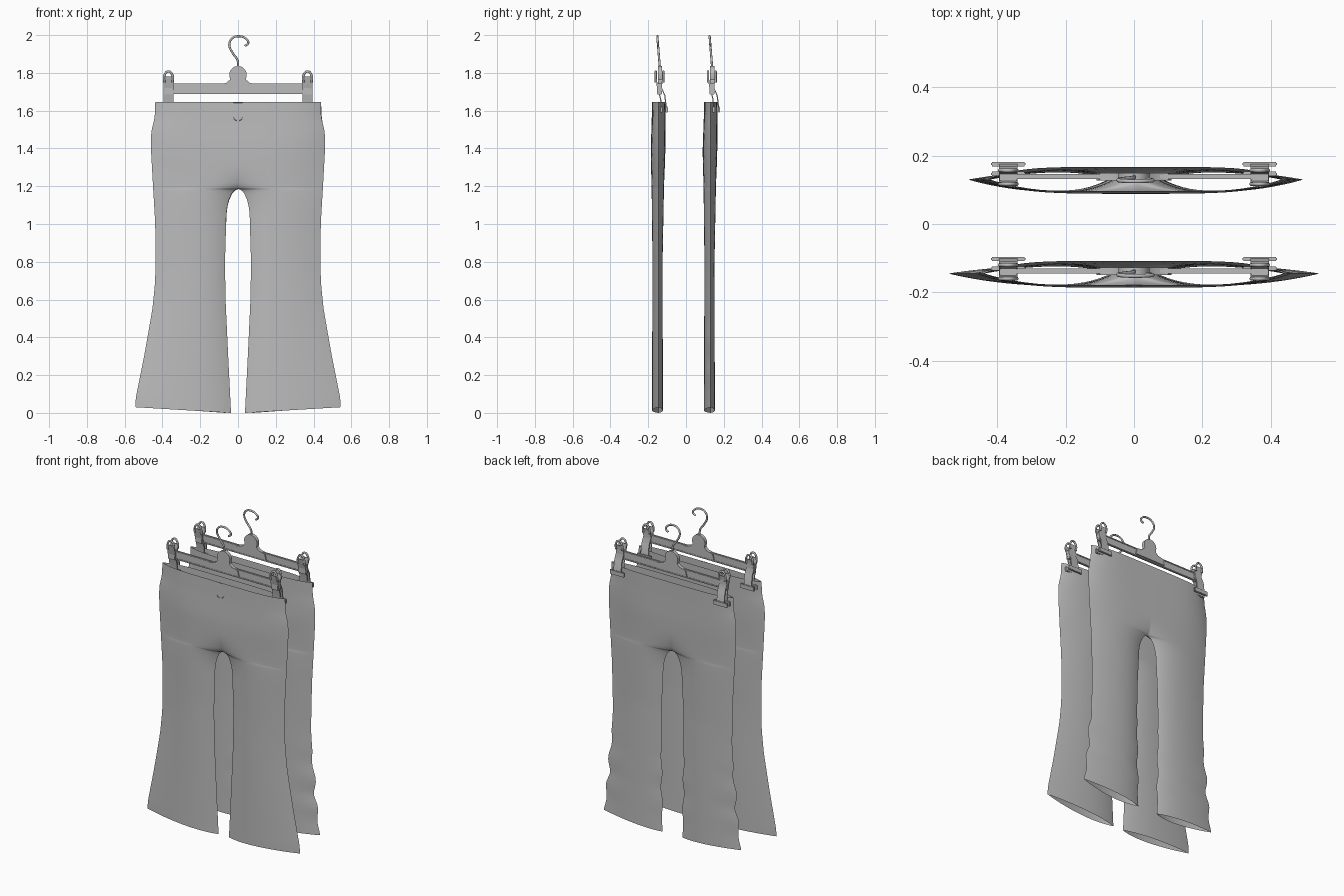
import bpy, bmesh, math
from mathutils import Vector

cube = bpy.data.objects.get("Cube")
if cube:
    bpy.data.objects.remove(cube, do_unlink=True)

GREY = (0.5, 0.5, 0.5, 1)
mat = bpy.data.materials.new("plain grey")
mat.use_nodes = True
mat.diffuse_color = GREY
mat.node_tree.nodes["Principled BSDF"].inputs["Base Color"].default_value = GREY

EDGE_Y = -0.145      # side seams of the front pair
CROTCH = 1.185
TOP = 1.645


def lerp_table(table, z):
    if z <= table[0][0]:
        return table[0][1]
    for (z0, a), (z1, b) in zip(table, table[1:]):
        if z <= z1:
            return a + (b - a) * (z - z0) / (z1 - z0)
    return table[-1][1]


def sample(table, z, r=0.03):
    """Softened lookup in a height table."""
    r = min(r, max(z, 0), max(TOP - z, 0))
    return sum(lerp_table(table, z + r * k / 2) for k in range(-2, 3)) / 5


def finish(bm, name, loc, smooth=True):
    bmesh.ops.recalc_face_normals(bm, faces=bm.faces)
    me = bpy.data.meshes.new(name)
    bm.to_mesh(me)
    bm.free()
    me.materials.append(mat)
    ob = bpy.data.objects.new(name, me)
    bpy.context.collection.objects.link(ob)
    ob.location = loc
    if smooth:
        bpy.ops.object.select_all(action='DESELECT')
        ob.select_set(True)
        bpy.context.view_layer.objects.active = ob
        bpy.ops.object.shade_smooth_by_angle(angle=math.radians(40))
    return ob


# ---------- trousers ----------
FRONT = [(0, .037), (.8, .034), (1.2, .039), (1.4, .042), (1.55, .036), (TOP, .034)]
BACK = [(0, .024), (.8, .022), (1.2, .030), (1.4, .036), (1.55, .036), (TOP, .037)]


def trousers(name, loc, outer, inner, wave):
    heights = sorted({round(TOP * i / 54, 4) for i in range(55)}
                     | {CROTCH, 1.182, 1.177, 1.168, 1.195, 1.21, 1.535, 1.545})
    n = 20
    bm = bmesh.new()
    rows = []
    for z in heights:
        ripple = wave * math.sin(z * 31 + 2.2) * max(0, 1 - abs(z - 0.28) / 0.35)
        xo = sample(outer, z) + ripple
        xi = 0 if z >= CROTCH else sample(inner, z) - ripple * 0.5
        if 1.03 < z < CROTCH:
            xi *= math.sqrt(1 - ((z - 1.03) / (CROTCH - 1.03)) ** 2)
        t = min(1, max(0, (z - CROTCH) / 0.14))
        k = math.sqrt(1 - (1 - t) ** 2)
        power = 3 + 2.5 * max(0, (z - CROTCH) / (TOP - CROTCH))
        row = {}
        for side, depth in ((-1, sample(FRONT, z)), (1, sample(BACK, z))):
            line = []
            for i in range(n + 1):
                u = 0.5 - 0.5 * math.cos(math.pi * i / n)
                bulge = (1 - u ** power) * (1 - (1 - k) * (1 - u) ** 5) * (1 + 0.1 * (1 - k))
                hem = 0.03 * u * max(0, 1 - z / 0.3)
                line.append(bm.verts.new((xi + (xo - xi) * u, EDGE_Y + side * depth * bulge, z + hem)))
            row[side] = line
        rows.append(row)
    for a, b in zip(rows, rows[1:]):
        for side in (-1, 1):
            for i in range(n):
                bm.faces.new((a[side][i], a[side][i + 1], b[side][i + 1], b[side][i]))
    bmesh.ops.remove_doubles(bm, verts=bm.verts, dist=0.0003)
    ob = finish(bm, name, loc)
    m = ob.modifiers.new("Mirror", 'MIRROR')
    m.use_clip = True
    m.merge_threshold = 0.0005


# ---------- hanger parts ----------
def box(name, loc, centre, size, bevel=0.003):
    bm = bmesh.new()
    bmesh.ops.create_cube(bm, size=1)
    for v in bm.verts:
        v.co = Vector(c * s + o for c, s, o in zip(v.co, size, centre))
    bmesh.ops.bevel(bm, geom=bm.edges[:], offset=bevel, segments=2, affect='EDGES')
    return finish(bm, name, loc)


def prism(name, loc, outline, y, depth):
    """Outline in x and z, given depth along y."""
    bm = bmesh.new()
    f = bm.faces.new([bm.verts.new((x, y - depth / 2, z)) for x, z in outline])
    new = bmesh.ops.extrude_face_region(bm, geom=[f])["geom"]
    bmesh.ops.translate(bm, vec=(0, depth, 0), verts=[g for g in new if isinstance(g, bmesh.types.BMVert)])
    return finish(bm, name, loc)


def strip(name, loc, path, x, width, thick):
    """Plate following a y, z path, given width along x."""
    bm = bmesh.new()
    rings = []
    for y, z in path:
        rings.append([bm.verts.new((x + sx * width / 2, y + sy * thick / 2, z))
                      for sx, sy in ((-1, -1), (1, -1), (1, 1), (-1, 1))])
    for a, b in zip(rings, rings[1:]):
        for i in range(4):
            j = (i + 1) % 4
            bm.faces.new((a[i], a[j], b[j], b[i]))
    bm.faces.new(rings[0])
    bm.faces.new(rings[-1])
    return finish(bm, name, loc)


def wire(name, loc, points, radius):
    cu = bpy.data.curves.new(name, 'CURVE')
    cu.dimensions = '3D'
    cu.bevel_depth = radius
    cu.bevel_resolution = 2
    cu.use_fill_caps = True
    cu.resolution_u = 6
    sp = cu.splines.new('BEZIER')
    sp.bezier_points.add(len(points) - 1)
    for p, co in zip(sp.bezier_points, points):
        p.co = co
        p.handle_left_type = p.handle_right_type = 'AUTO'
    cu.materials.append(mat)
    ob = bpy.data.objects.new(name, cu)
    ob.location = loc
    bpy.context.collection.objects.link(ob)


def clip(name, loc, x):
    arms = {"front": [(-.160, 1.78), (-.150, 1.72), (-.134, 1.66), (-.130, 1.60)],
            "back": [(-.120, 1.78), (-.132, 1.725), (-.112, 1.68), (-.102, 1.60)]}
    for side, path in arms.items():
        strip(f"{name}_{side}_arm", loc, path, x, 0.054, 0.006)
        y = path[-1][0]
        box(f"{name}_{side}_jaw", loc, (x, y, 1.606), (0.1, 0.012, 0.03))
        # rounded loop at the top of the arm
        ty = path[0][0]
        arch = [(x - .022, ty, 1.75), (x - .022, ty, 1.785), (x, ty, 1.808),
                (x + .022, ty, 1.785), (x + .022, ty, 1.75)]
        wire(f"{name}_{side}_loop", loc, arch, 0.006)
    box(f"{name}_pivot", loc, (x, -.14, 1.715), (0.05, 0.026, 0.06))


def hanger(name, loc):
    y = -0.138
    box(f"{name}_bar", loc, (0, y, 1.715), (0.78, 0.009, 0.05))
    for z in (1.738, 1.694):
        box(f"{name}_bar_rib", loc, (0, y, z), (0.70, 0.015, 0.012))
    # round hub that flares into the bar
    half = [(.11, 1.70), (.10, 1.738), (.06, 1.748), (.042, 1.765)]
    arc = [(.046 * math.cos(a), 1.79 + .046 * math.sin(a))
           for a in (math.pi * i / 16 for i in range(17))]
    prism(f"{name}_hub", loc, half + arc + [(-x, z) for x, z in reversed(half)], y, 0.022)
    hook = [(0, 1.82), (-.002, 1.865), (-.028, 1.905), (-.046, 1.948), (-.032, 1.982),
            (.004, 1.994), (.040, 1.982), (.054, 1.958), (.036, 1.943)]
    wire(f"{name}_hook", loc, [(x, y - 0.08 * (z - 1.82), z) for x, z in hook], 0.006)
    for side, x in (("right", -0.368), ("left", 0.368)):
        clip(f"{name}_{side}_clip", loc, x)


# ---------- front pair: flared legs ----------
here = (0, 0, 0)
trousers("flared_trousers", here,
         [(0, .543), (.04, .544), (.3, .497), (.55, .453), (.7, .438), (1, .438), (1.2, .45),
          (1.4, .461), (1.5, .460), (1.55, .441), (TOP, .438)],
         [(0, .037), (.3, .052), (.6, .066), (.8, .069), (1.03, .062)], 0)
hanger("front_hanger", here)
wire("fly_stitch", here, [(-.024, -.181, 1.562), (-.012, -.182, 1.549), (.012, -.182, 1.549), (.024, -.181, 1.562)], 0.0015)
wire("waist_stitch", here, [(-.025, -.179, 1.643), (.025, -.179, 1.643)], 0.0015)

# ---------- back pair: straighter legs with rippled edges ----------
there = (0.005, 0.275, 0)
trousers("rippled_trousers", there,
         [(0, .488), (.15, .468), (.3, .458), (.5, .436), (.7, .425), (1, .432), (1.2, .444),
          (1.4, .455), (1.5, .453), (1.55, .438), (TOP, .435)],
         [(0, .072), (.3, .076), (.6, .080), (.8, .078), (1.03, .066)], 0.014)
hanger("back_hanger", (0, 0.277, 0))
